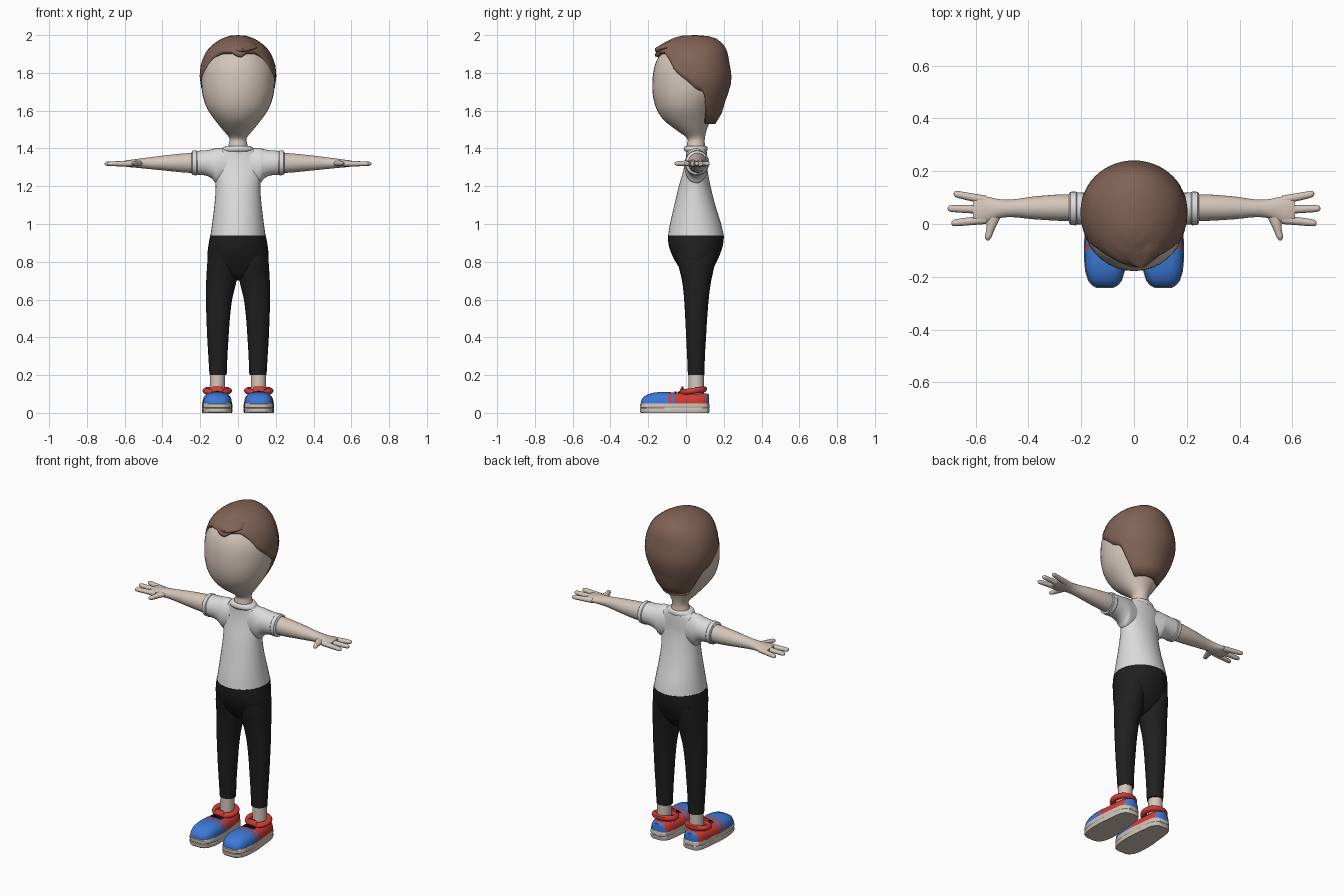
import bpy, bmesh, math


def material(name, r, g, b):
    m = bpy.data.materials.new(name)
    m.diffuse_color = (r, g, b, 1)
    return m


SKIN = material("skin", 0.66, 0.56, 0.49)
HAIR = material("hair_brown", 0.22, 0.125, 0.092)
WHITE = material("shirt_white", 0.72, 0.72, 0.72)
BLACK = material("trouser_black", 0.014, 0.014, 0.014)
BLUE = material("shoe_blue", 0.045, 0.19, 0.68)
RED = material("shoe_red", 0.66, 0.045, 0.035)
CREAM = material("sole_cream", 0.62, 0.55, 0.48)


def finish(name, bm, mats, mirror=False, angle=40):
    bmesh.ops.recalc_face_normals(bm, faces=bm.faces)
    me = bpy.data.meshes.new(name)
    bm.to_mesh(me)
    bm.free()
    ob = bpy.data.objects.new(name, me)
    bpy.context.collection.objects.link(ob)
    for m in mats:
        me.materials.append(m)
    if mirror:
        ob.modifiers.new("mirror", 'MIRROR')
    bpy.ops.object.select_all(action='DESELECT')
    ob.select_set(True)
    bpy.context.view_layer.objects.active = ob
    bpy.ops.object.shade_smooth_by_angle(angle=math.radians(angle))
    return ob


def bridge(bm, rings, closed=False):
    """Skin a list of equal point rings; cap both ends unless closed."""
    vr = [[bm.verts.new(p) for p in ring] for ring in rings]
    n = len(vr[0])
    pairs = list(zip(vr, vr[1:])) + ([(vr[-1], vr[0])] if closed else [])
    for a, b in pairs:
        for i in range(n):
            j = (i + 1) % n
            bm.faces.new((a[i], a[j], b[j], b[i]))
    if not closed:
        bm.faces.new(vr[0])
        bm.faces.new(vr[-1])


def smooth_stations(st, steps):
    """Catmull-Rom resampling of the stations."""
    out = []
    for i in range(len(st) - 1):
        p = [st[max(i - 1, 0)], st[i], st[i + 1], st[min(i + 2, len(st) - 1)]]
        for k in range(steps):
            t = k / steps
            out.append([0.5 * (2 * b + (c - a) * t + (2 * a - 5 * b + 4 * c - d) * t * t
                               + (3 * b - a - 3 * c + d) * t ** 3) for a, b, c, d in zip(*p)])
    return out + [st[-1]]


def loft(name, axis, st, mat, mirror=False, n=28, steps=3):
    """Stations are (position, low a, high a, low b, high b) along an axis."""
    rings = []
    for t, a0, a1, b0, b1 in smooth_stations(st, steps):
        ring = []
        for k in range(n):
            u = 2 * math.pi * k / n
            a = (a0 + a1) / 2 + (a1 - a0) / 2 * math.cos(u)
            b = (b0 + b1) / 2 + (b1 - b0) / 2 * math.sin(u)
            ring.append({'z': (a, b, t), 'x': (t, a, b), 'y': (a, t, b)}[axis])
        rings.append(ring)
    bm = bmesh.new()
    bridge(bm, rings)
    return finish(name, bm, [mat], mirror)


def sym(rows):
    return [(z, -x, x, f, b) for z, x, f, b in rows]


def interp(table, x):
    for p, q in zip(table, table[1:]):
        if x <= q[0]:
            f = max(0, (x - p[0]) / (q[0] - p[0]))
            return [a + (b - a) * f for a, b in zip(p[1:], q[1:])]
    return table[-1][1:]


# head and neck
loft("head", 'z', sym([(1.37, .06, .0, .11), (1.42, .05, .005, .1), (1.455, .046, .005, .1),
                       (1.5, .082, -.055, .11), (1.55, .122, -.118, .13), (1.61, .163, -.157, .15),
                       (1.68, .187, -.175, .185), (1.75, .194, -.178, .2), (1.82, .19, -.17, .205),
                       (1.88, .165, -.148, .195), (1.93, .12, -.1, .165), (1.96, .06, -.03, .12),
                       (1.97, .005, .045, .055)]), SKIN, n=36)

# hair shell: each column runs from the crown to its own hairline height
SHAPE = [(1.53, .095, -.04, .155), (1.56, .12, -.1, .18), (1.61, .148, -.155, .197),
         (1.66, .175, -.17, .21), (1.72, .195, -.182, .235), (1.79, .204, -.185, .242),
         (1.85, .196, -.176, .23), (1.9, .176, -.163, .222), (1.93, .155, -.15, .213),
         (1.96, .122, -.115, .19), (1.985, .08, -.065, .155), (1.997, .04, -.02, .11),
         (2.0, .002, .045, .055)]
LINE = [(-180, 1.53), (-118, 1.53), (-113, 1.62), (-106, 1.7), (-92, 1.71), (-80, 1.755),
        (-62, 1.81), (-50, 1.88), (-33, 1.912), (-12, 1.912), (4, 1.885), (18, 1.91),
        (38, 1.912), (52, 1.87), (62, 1.81), (80, 1.755), (92, 1.71), (106, 1.7),
        (113, 1.62), (118, 1.53), (180, 1.53)]
bm = bmesh.new()
COLS, ROWS = 60, 14
rings = []
for r in range(ROWS + 1):
    ring = []
    for c in range(COLS):
        deg = -180 + 360 * c / COLS
        low = interp(LINE, deg)[0]
        z = 2 - (2 - low) * (r / ROWS) ** 1.7
        rx, yf, yb = interp(SHAPE, z)
        a = math.radians(deg)
        ry = (.05 - yf) if math.cos(a) > 0 else (yb - .05)
        ring.append((rx * math.sin(a), .05 - ry * math.cos(a), z))
    rings.append(ring)
bridge(bm, rings)
bmesh.ops.delete(bm, geom=[f for f in bm.faces if len(f.verts) == COLS
                           and f.calc_center_median().z < 1.95], context='FACES_ONLY')
hair = finish("hair", bm, [HAIR], angle=50)
sol = hair.modifiers.new("thickness", 'SOLIDIFY')
sol.thickness, sol.offset = .03, -1

# front lock that juts out over the forehead
loft("hair_lock", 'y', [(-.165, .015, .035, 1.915, 1.93), (-.14, -.035, .07, 1.905, 1.945),
                        (-.1, -.08, .1, 1.9, 1.967), (-.04, -.09, .1, 1.9, 1.985)], HAIR, n=12)

# shirt
loft("shirt_body", 'z', sym([(.938, .146, -.095, .2), (1.0, .137, -.085, .186),
                             (1.1, .125, -.062, .155), (1.2, .118, -.038, .13),
                             (1.28, .128, -.015, .115), (1.34, .13, -.002, .112),
                             (1.38, .112, .002, .11), (1.398, .085, .0, .108),
                             (1.41, .068, -.004, .106)]), WHITE, n=36)
loft("sleeve", 'x', [(.06, -.0, .105, 1.22, 1.4), (.115, -.008, .115, 1.215, 1.402),
                     (.135, -.005, .117, 1.238, 1.396), (.165, -.003, .118, 1.255, 1.391),
                     (.2, -.002, .119, 1.26, 1.388), (.243, .0, .12, 1.262, 1.385)], WHITE, True)
loft("sleeve_hem", 'x', [(.214, .0, .118, 1.262, 1.384), (.22, -.005, .123, 1.257, 1.39),
                         (.24, -.004, .122, 1.259, 1.388), (.246, .004, .116, 1.266, 1.38)],
     WHITE, True, steps=1)
loft("shirt_collar", 'z', sym([(1.385, .08, -.006, .11), (1.395, .084, -.012, .114),
                               (1.408, .074, -.01, .112), (1.413, .062, -.004, .106)]), WHITE)

# arms and hands
loft("arm", 'x', [(.2, .01, .112, 1.27, 1.378), (.28, .012, .112, 1.272, 1.374),
                  (.38, .018, .104, 1.282, 1.364), (.46, .026, .093, 1.29, 1.354),
                  (.51, .022, .094, 1.295, 1.348), (.55, .008, .102, 1.299, 1.342),
                  (.585, .0, .107, 1.302, 1.338), (.61, .008, .102, 1.307, 1.333)], SKIN, True)
for label, y0, y1, tip in (("outer", .09, .115, .683), ("middle", .054, .059, .706),
                           ("inner", .017, .003, .692)):
    st = []
    for f, r in ((0, .017), (.5, .015), (.88, .013), (.97, .009), (1, .002)):
        y = y0 + (y1 - y0) * f
        st.append((.56 + (tip - .56) * f, y - r, y + r, 1.319 - r * .9, 1.319 + r * .9))
    loft(label + "_finger", 'x', st, SKIN, True, n=12)
loft("thumb", 'y', [(.035, .5, .56, 1.305, 1.337), (.0, .518, .558, 1.306, 1.336),
                    (-.03, .532, .561, 1.307, 1.333), (-.05, .54, .565, 1.309, 1.331),
                    (-.062, .55, .558, 1.317, 1.323)], SKIN, True, n=12)

# trousers
loft("trouser_hips", 'z', sym([(.70, .015, .04, .07), (.72, .06, .0, .11), (.76, .135, -.03, .14),
                               (.8, .16, -.055, .162), (.84, .162, -.076, .18),
                               (.89, .156, -.092, .196), (.94, .147, -.096, .201)]), BLACK, n=36)
loft("trouser_leg", 'z', [(.2, .06, .151, .01, .098), (.3, .056, .157, .006, .1),
                          (.4, .05, .163, .001, .106), (.5, .043, .167, -.004, .112),
                          (.6, .031, .17, -.01, .12), (.68, .012, .169, -.018, .13),
                          (.74, .001, .166, -.03, .142), (.8, .002, .162, -.045, .155),
                          (.86, .02, .15, -.05, .16)], BLACK, True)
loft("ankle", 'z', [(.08, .069, .151, .012, .096), (.21, .069, .147, .014, .094)], SKIN, True, steps=1)

# shoe stations: y, half width, top height
SHOE = [(-.243, .03, .062), (-.234, .048, .078), (-.215, .064, .094), (-.18, .075, .106),
        (-.14, .079, .111), (-.095, .08, .11), (-.078, .0795, .109), (-.062, .079, .108),
        (-.02, .074, .107), (.04, .068, .106), (.085, .062, .105), (.11, .05, .103), (.124, .027, .098)]
CX = .11
bm = bmesh.new()
rings = []
for y, w, h in SHOE:
    ring = []
    for k in range(17):
        u = math.pi * k / 16
        c, s = math.cos(u), math.sin(u)
        ring.append((CX + .97 * w * math.copysign(abs(c) ** .7, c), y * .985, .045 + (h - .045) * s ** .7))
    rings.append(ring)
bridge(bm, rings)
for f in bm.faces:
    y = f.calc_center_median().y
    f.material_index = 0 if y < -.094 or -.077 < y < -.062 or y > .108 else 1
finish("shoe_upper", bm, [BLUE, RED], True, 50)

# sole, with a slightly tucked-in bottom edge
outline = [(w, y) for y, w, h in SHOE] + [(-w, y) for y, w, h in reversed(SHOE)]
bm = bmesh.new()
bridge(bm, [[(CX + x * s, y * s, z) for x, y in outline]
            for z, s in ((0, .98), (.006, 1), (.022, 1), (.025, .985), (.028, 1), (.046, 1), (.05, .985))])
finish("shoe_sole", bm, [CREAM], True, 30)

# padded collar, rising toward the heel
bm = bmesh.new()
rings = []
for k in range(28):
    u = 2 * math.pi * k / 28
    ring = []
    for j in range(10):
        v = 2 * math.pi * j / 10
        d = .017 * math.cos(v)
        y = .04 + (.055 + d) * math.sin(u)
        ring.append((CX + (.061 + d) * math.cos(u), y, .117 + .13 * (y - .04) + .016 * math.sin(v)))
    rings.append(ring)
bridge(bm, rings, closed=True)
finish("shoe_collar", bm, [RED], True)

# tongue and laces
loft("shoe_tongue", 'z', [(.09, .08, .14, -.04, -.01), (.125, .078, .142, -.03, -.012),
                          (.14, .085, .135, -.022, -.012)], RED, True, n=12)
for i, y in enumerate((-.055, -.037)):
    loft("lace_%d" % (i + 1), 'x', [(.075, y - .005, y + .005, .102, .108), (.09, y - .006, y + .006, .106, .114),
                                    (.13, y - .006, y + .006, .106, .114), (.145, y - .005, y + .005, .102, .108)],
         BLACK, True, n=8)
